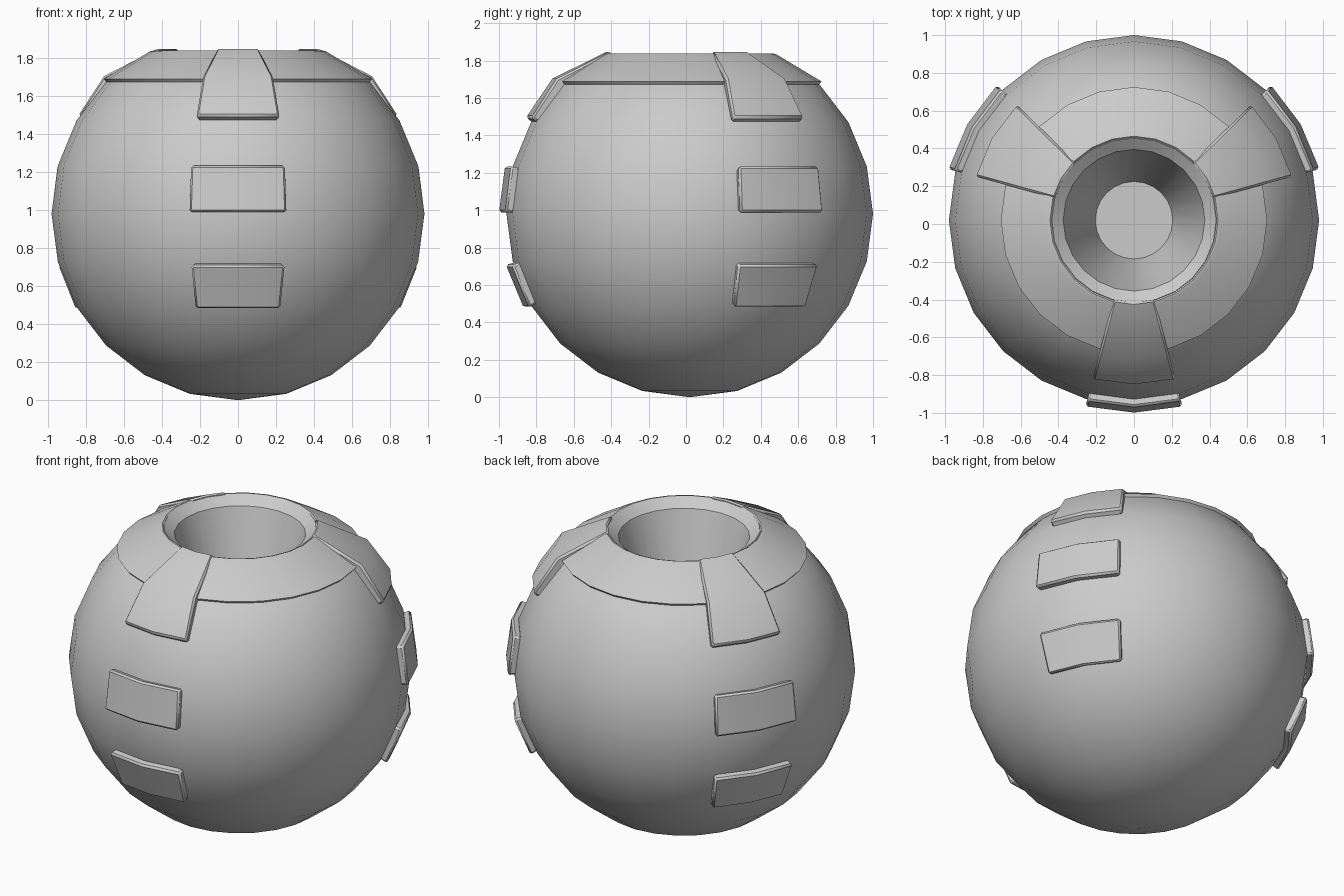
import bpy, bmesh
from math import sin, cos, radians

cube = bpy.data.objects.get("Cube")
if cube:
    bpy.data.objects.remove(cube)

R = 0.98              # sphere radius
CY, CZ = 0.02, 0.98   # sphere centre
STEP = 15             # angle of one sphere cell

grey = bpy.data.materials.new("plain_grey")
grey.use_nodes = True
grey.diffuse_color = (0.6, 0.6, 0.6, 1)
grey.node_tree.nodes["Principled BSDF"].inputs["Base Color"].default_value = (0.6, 0.6, 0.6, 1)


def ring_point(r, z, az):
    a = radians(az)
    return (r * cos(a), CY + r * sin(a), z)


def ball(lat, radius=R):
    a = radians(lat)
    return (radius * cos(a), CZ + radius * sin(a))


def finish(name, bm, angle, bevel=0):
    bmesh.ops.remove_doubles(bm, verts=bm.verts, dist=0.0001)
    bmesh.ops.recalc_face_normals(bm, faces=bm.faces)
    mesh = bpy.data.meshes.new(name)
    bm.to_mesh(mesh)
    bm.free()
    mesh.materials.append(grey)
    ob = bpy.data.objects.new(name, mesh)
    bpy.context.collection.objects.link(ob)
    if bevel:
        mod = ob.modifiers.new("edge_bevel", "BEVEL")
        mod.width = bevel
        mod.segments = 1
        mod.limit_method = "ANGLE"
        mod.angle_limit = radians(50)
    bpy.ops.object.select_all(action="DESELECT")
    ob.select_set(True)
    bpy.context.view_layer.objects.active = ob
    bpy.ops.object.shade_smooth_by_angle(angle=radians(angle))
    return ob


def sweep(name, profile, azimuths, closed, angle=32, bevel=0):
    """Sweep an (r, z) profile round the axis; an open sweep gets end caps."""
    bm = bmesh.new()
    rows = [[bm.verts.new(ring_point(r, z, az)) for r, z in profile] for az in azimuths]
    n = len(profile)
    loop = n if not closed else n - 1
    pairs = list(zip(rows, rows[1:]))
    if closed:
        pairs.append((rows[-1], rows[0]))
    for a, b in pairs:
        for i in range(loop):
            j = (i + 1) % n
            quad = [a[i], a[j], b[j], b[i]]
            if profile[i][0] == 0:
                quad = [a[i], a[j], b[j]]
            elif profile[j][0] == 0:
                quad = [a[i], a[j], b[i]]
            bm.faces.new(quad)
    if not closed:
        # caps are split into quads between the outer and inner halves
        for row in (rows[0], rows[-1]):
            for i in range(n // 2 - 1):
                bm.faces.new([row[i], row[i + 1], row[n - 2 - i], row[n - 1 - i]])
    return finish(name, bm, angle, bevel)


full_turn = range(0, 360, STEP)

# Hollow ball: outer shell, rim, tapered well and flat floor
shell = [(0, CZ - R)] + [ball(lat) for lat in range(-75, 46, STEP)]
well = [(0.45, 1.815), (0.435, 1.835), (0.375, 1.79), (0.205, 1.2), (0, 1.2)]
sweep("ball_body", shell + well, full_turn, True)

# Thin raised collar round the opening
collar = [(0.69, 1.67), (0.705, 1.688), (0.465, 1.832), (0.445, 1.838), (0.425, 1.82)]
sweep("collar", collar, full_turn, True)

# Three columns of raised plates, each one cell either side of its centre line
upper = [(0.435, 1.852), (0.735, 1.703), (0.875, 1.495),
         (0.835, 1.465), (0.68, 1.65), (0.435, 1.79)]


def ball_plate(low, high):
    return [ball(high, R + 0.04), ball(low, R + 0.04),
            ball(low, R - 0.02), ball(high, R - 0.02)]


plates = {"upper": upper, "middle": ball_plate(0.5, 14.5), "lower": ball_plate(-29.5, -15.5)}
for place, az in (("front", -90), ("back_left", 30), ("back_right", 150)):
    for level, profile in plates.items():
        sweep(f"{level}_plate_{place}", profile,
              (az - STEP + 0.4, az, az + STEP - 0.4), False, bevel=0.012)
